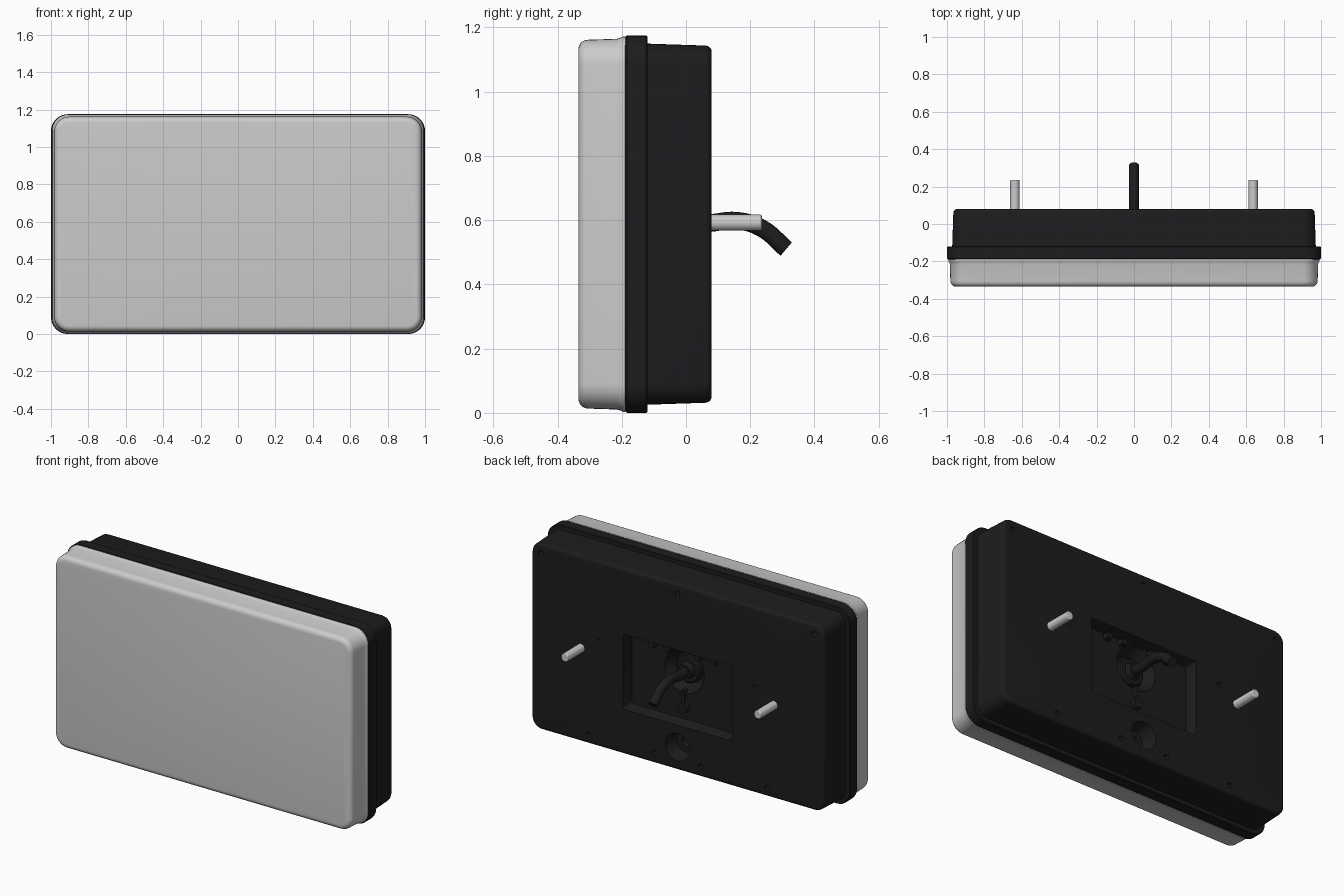
import bpy, bmesh, math
from mathutils import Matrix, Vector

if "Cube" in bpy.data.objects:
    bpy.data.objects.remove(bpy.data.objects["Cube"])

ZC = 0.5875  # height of the lamp centre line


def finish(ob, mat=None, angle=35):
    if mat:
        ob.data.materials.append(mat)
    bpy.ops.object.select_all(action='DESELECT')
    ob.select_set(True)
    bpy.context.view_layer.objects.active = ob
    bpy.ops.object.shade_smooth_by_angle(angle=math.radians(angle))
    return ob


def to_object(bm, name):
    bmesh.ops.recalc_face_normals(bm, faces=bm.faces)
    me = bpy.data.meshes.new(name)
    bm.to_mesh(me)
    bm.free()
    ob = bpy.data.objects.new(name, me)
    bpy.context.collection.objects.link(ob)
    return ob


def loft(name, sections, centre_z=ZC, seg=8):
    """Rounded rectangles (y, half width, half height, corner radius) joined along y."""
    bm = bmesh.new()
    rings = []
    for y, w, h, r in sections:
        ring = []
        for q, (sx, sz) in enumerate([(1, 1), (-1, 1), (-1, -1), (1, -1)]):
            for i in range(seg + 1):
                a = math.pi / 2 * (q + i / seg)
                ring.append(bm.verts.new((sx * (w - r) + r * math.cos(a), y,
                                          centre_z + sz * (h - r) + r * math.sin(a))))
        rings.append(ring)
    n = len(rings[0])
    for a, b in zip(rings, rings[1:]):
        for i in range(n):
            bm.faces.new((a[i], a[(i + 1) % n], b[(i + 1) % n], b[i]))
    bm.faces.new(rings[0])
    bm.faces.new(rings[-1])
    return to_object(bm, name)


def fillet(y, w, h, r, size, out, steps=5):
    """Sections rounding an edge over to an end face at y (out = -1 front, +1 back)."""
    res = []
    for i in range(steps + 1):
        a = math.pi / 2 * i / steps
        k = size * (1 - math.cos(a))
        res.append((y - out * size * (1 - math.sin(a)), w - k, h - k, max(r - k, 0.01)))
    return res


def cone(name, x, z, y0, y1, r0, r1, seg=24):
    """Cylinder or cone along y from y0 (radius r0) to y1 (radius r1)."""
    bm = bmesh.new()
    bmesh.ops.create_cone(bm, cap_ends=True, segments=seg, radius1=r0, radius2=r1, depth=y1 - y0,
                          matrix=Matrix.Translation((x, (y0 + y1) / 2, z))
                          @ Matrix.Rotation(-math.pi / 2, 4, 'X'))
    return to_object(bm, name)


def cut(target, cutter):
    cutter.hide_render = True
    m = target.modifiers.new("cut", 'BOOLEAN')
    m.operation = 'DIFFERENCE'
    m.solver = 'EXACT'
    m.object = cutter
    bpy.context.view_layer.objects.active = target
    bpy.ops.object.modifier_apply(modifier=m.name)
    bpy.data.objects.remove(cutter)


def tube(name, points, radius, mat):
    cu = bpy.data.curves.new(name, 'CURVE')
    cu.dimensions = '3D'
    cu.bevel_depth = radius
    cu.bevel_resolution = 5
    cu.use_fill_caps = True
    sp = cu.splines.new('BEZIER')
    sp.bezier_points.add(len(points) - 1)
    for bp, p in zip(sp.bezier_points, points):
        bp.co = p
        bp.handle_left_type = bp.handle_right_type = 'AUTO'
    ob = bpy.data.objects.new(name, cu)
    bpy.context.collection.objects.link(ob)
    bpy.ops.object.select_all(action='DESELECT')
    ob.select_set(True)
    bpy.context.view_layer.objects.active = ob
    bpy.ops.object.convert(target='MESH')
    return finish(bpy.context.object, mat)


black = bpy.data.materials.new("black_plastic")
black.diffuse_color = (0.012, 0.012, 0.013, 1)
black.use_nodes = True
black.node_tree.nodes["Principled BSDF"].inputs["Base Color"].default_value = black.diffuse_color

# Lens: slightly drafted shell with a thin lip against the flange
lens = loft("lens", fillet(-0.335, 0.982, 0.574, 0.08, 0.03, -1)[::-1]
            + [(-0.215, 0.984, 0.577, 0.082), (-0.205, 0.988, 0.58, 0.084),
               (-0.196, 0.993, 0.584, 0.086), (-0.188, 0.993, 0.584, 0.086)])
finish(lens)

# Housing: wide flange stepping down to the drafted rear body
housing = loft("housing", [(-0.19, 0.994, 0.581, 0.085), (-0.184, 1.0, 0.5875, 0.09),
                           (-0.124, 1.0, 0.5875, 0.09), (-0.12, 0.996, 0.5835, 0.088),
                           (-0.12, 0.972, 0.562, 0.07)]
               + fillet(0.08, 0.966, 0.556, 0.065, 0.02, 1))

# Rear recess, cable pocket and drain cup
cut(housing, loft("recess_cutter", [(0.015, 0.345, 0.21, 0.015), (0.1, 0.363, 0.228, 0.015)],
                  centre_z=0.525, seg=3))
cut(housing, cone("pocket_cutter", 0, 0.60, -0.045, 0.03, 0.09, 0.14, 32))
cut(housing, cone("cup_cutter", 0, 0.17, 0.0, 0.1, 0.06, 0.087, 32))
cut(housing, cone("cup_hole_cutter", 0, 0.17, -0.06, 0.02, 0.03, 0.03))

# Screw holes
for hx, hz in [(0.9, 1.085), (0.515, 0.665), (0.59, 0.085), (0.155, 0.095)]:
    for s in (1, -1):
        cut(housing, cone("hole_cutter", s * hx, hz, 0.03, 0.1, 0.015, 0.015, 12))
cut(housing, cone("hole_cutter", 0, 1.085, 0.03, 0.1, 0.015, 0.015, 12))
finish(housing, black)

# Mounting studs with a chamfered end
for s, side in ((1, "right"), (-1, "left")):
    stud = cone("stud_" + side, s * 0.637, 0.592, 0.05, 0.236, 0.025, 0.025)
    bev = stud.modifiers.new("bevel", 'BEVEL')
    bev.width = 0.005
    bev.segments = 2
    bev.limit_method = 'ANGLE'
    finish(stud)

# Cable with its grommet
tube("cable", [(0, -0.05, 0.595), (0, 0.06, 0.59), (0, 0.16, 0.598),
               (0, 0.235, 0.575), (0, 0.312, 0.51)], 0.028, black)
bm = bmesh.new()
prof = [(-0.05, 0.078), (-0.02, 0.078), (-0.012, 0.07), (-0.012, 0.05), (0.015, 0.04), (0.015, 0.026)]
rings = [[bm.verts.new((r * math.cos(math.tau * i / 32), y, 0.595 + r * math.sin(math.tau * i / 32)))
          for i in range(32)] for y, r in prof]
for a, b in zip(rings, rings[1:]):
    for i in range(32):
        bm.faces.new((a[i], a[(i + 1) % 32], b[(i + 1) % 32], b[i]))
finish(to_object(bm, "grommet"), black)

# Retaining tab below the grommet: a bar ending in a round boss
finish(cone("tab_boss", 0, 0.385, 0.0, 0.04, 0.034, 0.03), black)
finish(loft("tab_bar", [(0.0, 0.012, 0.05, 0.004), (0.03, 0.01, 0.05, 0.004)], 0.44, 2), black)

# Small clips along the top of the recess
for cx in (-0.2, -0.1, 0.1, 0.2):
    finish(loft("recess_clip", [(0.0, 0.022, 0.02, 0.006), (0.045, 0.018, 0.016, 0.006)], 0.715, 2),
           black).location.x = cx
